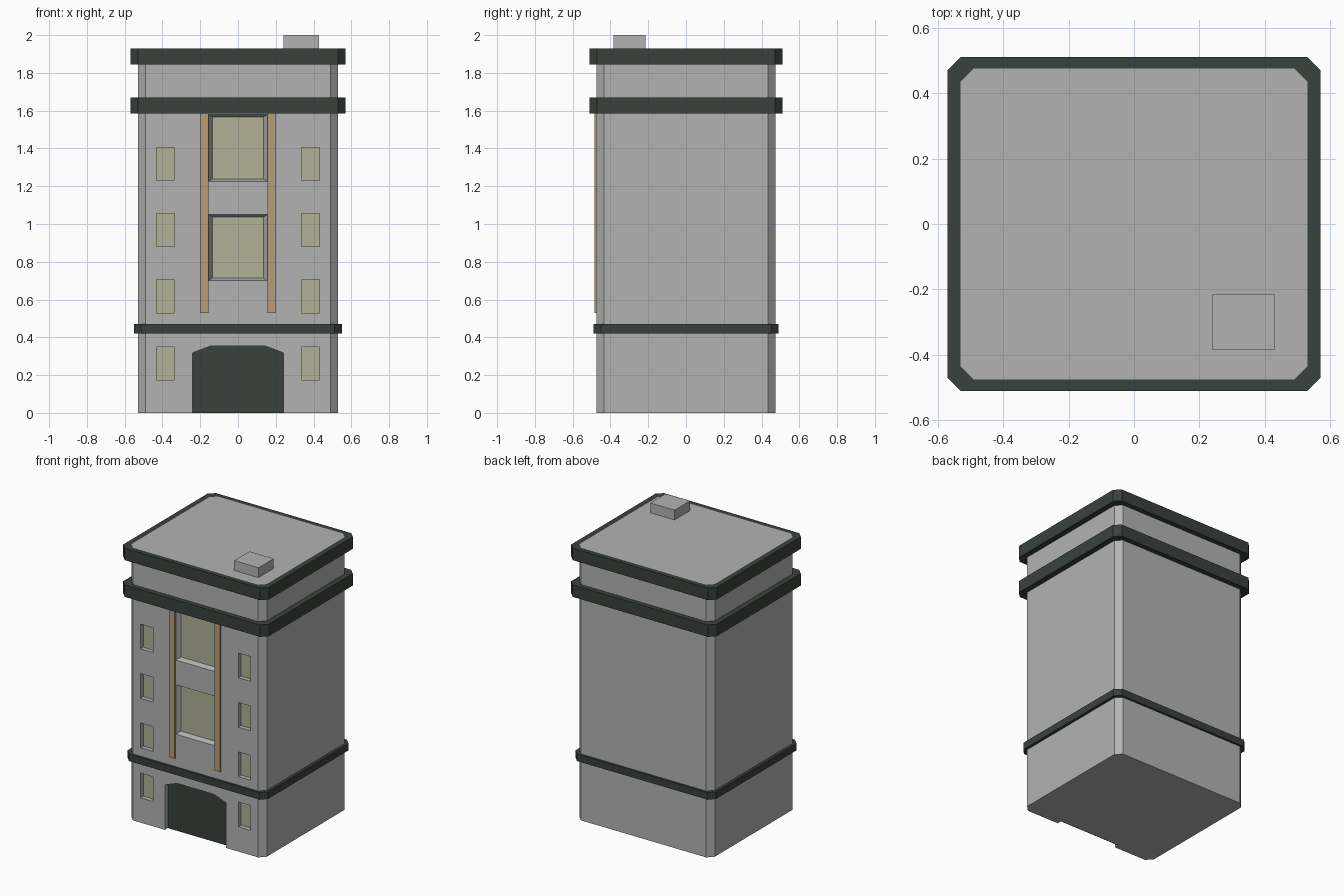
import bpy, bmesh

if "Cube" in bpy.data.objects:
    bpy.data.objects.remove(bpy.data.objects["Cube"])


def material(name, rgb):
    m = bpy.data.materials.new(name)
    m.diffuse_color = (*rgb, 1)
    m.use_nodes = True
    m.node_tree.nodes["Principled BSDF"].inputs["Base Color"].default_value = m.diffuse_color
    return m


STONE = material("grey stone", (0.45, 0.45, 0.45))
TRIM = material("dark green trim", (0.042, 0.053, 0.044))
GLASS = material("pale yellow glass", (0.44, 0.44, 0.31))
WOOD = material("tan pilaster", (0.48, 0.33, 0.19))

FRONT, DEPTH = -0.475, 0.035


def make(name, bm, mat):
    bmesh.ops.recalc_face_normals(bm, faces=bm.faces)
    me = bpy.data.meshes.new(name)
    bm.to_mesh(me)
    bm.free()
    me.materials.append(mat)
    ob = bpy.data.objects.new(name, me)
    bpy.context.collection.objects.link(ob)
    return ob


def loft(bm, rings):
    """Skin matching point loops and cap both ends."""
    loops = [[bm.verts.new(p) for p in r] for r in rings]
    n = len(loops[0])
    for a, b in zip(loops, loops[1:]):
        for i in range(n):
            j = (i + 1) % n
            bm.faces.new((a[i], a[j], b[j], b[i]))
    bm.faces.new(loops[0][::-1])
    bm.faces.new(loops[-1])


def box(name, x0, x1, y0, y1, z0, z1, mat):
    bm = bmesh.new()
    loft(bm, [[(x0, y0, z), (x1, y0, z), (x1, y1, z), (x0, y1, z)] for z in (z0, z1)])
    return make(name, bm, mat)


def octagon(hx, hy, c, z):
    """Rectangle with clipped corners."""
    return [(-hx + c, -hy, z), (hx - c, -hy, z), (hx, -hy + c, z), (hx, hy - c, z),
            (hx - c, hy, z), (-hx + c, hy, z), (-hx, hy - c, z), (-hx, -hy + c, z)]


def rect(x0, x1, z0, z1, y, inset=0.0, zi=0.0):
    return [(x0 + inset, y, z0 + zi), (x1 - inset, y, z0 + zi),
            (x1 - inset, y, z1 - zi), (x0 + inset, y, z1 - zi)]


def band(name, hx, hy, z0, z1):
    """Closed trim ring wrapped around the walls."""
    bm = bmesh.new()
    loops = [octagon(hx, hy, 0.04, z0), octagon(hx, hy, 0.04, z1),
             octagon(0.53, 0.475, 0.04, z1), octagon(0.53, 0.475, 0.04, z0)]
    vs = [[bm.verts.new(p) for p in r] for r in loops]
    for k in range(4):
        a, b = vs[k], vs[(k + 1) % 4]
        for i in range(8):
            j = (i + 1) % 8
            bm.faces.new((a[i], a[j], b[j], b[i]))
    return make(name, bm, TRIM)


# Main block with clipped corners
bm = bmesh.new()
loft(bm, [octagon(0.53, 0.475, 0.04, z) for z in (0, 1.93)])
walls = make("walls", bm, STONE)

# Recesses: small windows, splayed large windows, doorway
cut = bmesh.new()
back = FRONT + DEPTH
small = [(s * 0.383 - 0.048, s * 0.383 + 0.048, z, z + 0.175)
         for s in (-1, 1) for z in (0.175, 0.53, 0.88, 1.23)]
large = [(-0.155, 0.155, 0.70, 1.05), (-0.155, 0.155, 1.225, 1.58)]
for w in small:
    loft(cut, [rect(*w, FRONT - 0.05), rect(*w, back)])
for w in large:
    loft(cut, [rect(*w, FRONT - 0.05), rect(*w, FRONT), rect(*w, back, 0.02, 0.014)])


def arch(y, z0):
    return [(-0.24, y, z0), (0.24, y, z0), (0.24, y, 0.318), (0.145, y, 0.354),
            (-0.145, y, 0.354), (-0.24, y, 0.318)]


loft(cut, [arch(FRONT - 0.05, -0.05), arch(back, -0.05)])
cutter = make("recess_cutter", cut, STONE)
cutter.hide_render = True
mod = walls.modifiers.new("recesses", 'BOOLEAN')
mod.operation, mod.solver, mod.object = 'DIFFERENCE', 'EXACT', cutter
bpy.context.view_layer.objects.active = walls
bpy.ops.object.modifier_apply(modifier=mod.name)
bpy.data.objects.remove(cutter)

# Glass panes and door panel at the back of each recess
PLATE = 0.003
for i, (x0, x1, z0, z1) in enumerate(small):
    box(f"small_pane_{i + 1}", x0, x1, back - PLATE, back + PLATE, z0, z1, GLASS)
for i, (x0, x1, z0, z1) in enumerate(large):
    box(f"large_pane_{i + 1}", x0 + 0.02, x1 - 0.02, back - PLATE, back + PLATE,
        z0 + 0.014, z1 - 0.014, GLASS)
bm = bmesh.new()
loft(bm, [arch(back - PLATE, 0), arch(back + PLATE, 0)])
make("door_panel", bm, TRIM)

# Pilasters beside the large windows
for side, s in (("left", -1), ("right", 1)):
    x = s * 0.178
    box(f"{side}_pilaster", x - 0.022, x + 0.022, FRONT - 0.01, FRONT, 0.53, 1.585, WOOD)

# Trim bands and rooftop box
band("lower_band", 0.55, 0.49, 0.42, 0.47)
band("upper_band", 0.57, 0.51, 1.585, 1.67)
band("roof_band", 0.57, 0.51, 1.845, 1.93)
box("rooftop_vent", 0.24, 0.43, -0.385, -0.215, 1.93, 2.0, STONE)
